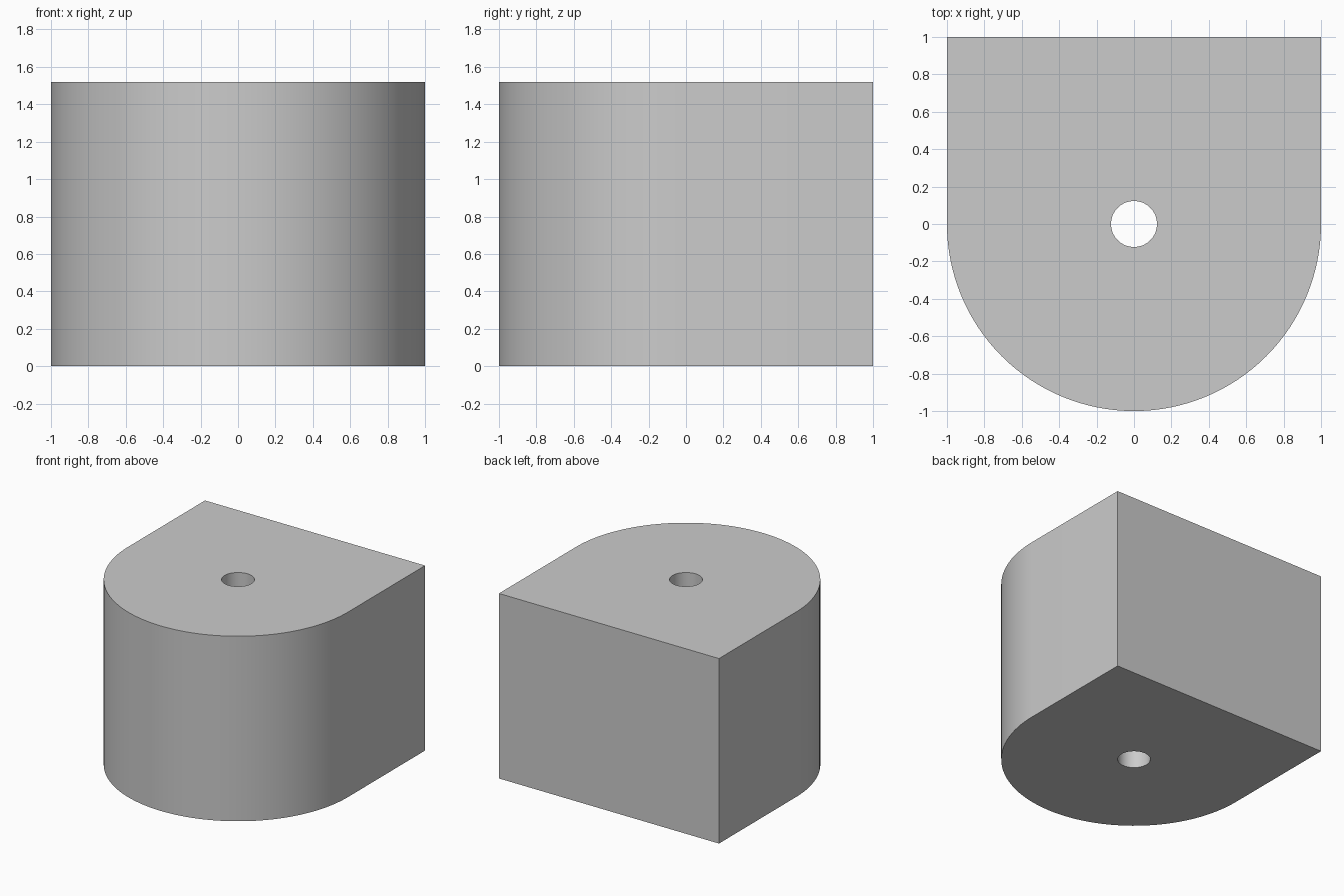
import bpy, bmesh, math

if "Cube" in bpy.data.objects:
    bpy.data.objects.remove(bpy.data.objects["Cube"])

HEIGHT = 1.52
HOLE_R = 0.123


def arc(radius, start, end, steps):
    return [(radius * math.cos(start + (end - start) * i / steps),
             radius * math.sin(start + (end - start) * i / steps))
            for i in range(steps + 1)]


def add_loop(bm, points):
    verts = [bm.verts.new((x, y, 0)) for x, y in points]
    return [bm.edges.new((a, b)) for a, b in zip(verts, verts[1:] + verts[:1])]


bm = bmesh.new()

# Outline: half-round front, square back corners
edges = add_loop(bm, arc(1, math.pi, 2 * math.pi, 64) + [(1, 1), (-1, 1)])

# Round through hole
edges += add_loop(bm, arc(HOLE_R, 0, 2 * math.pi, 64)[:-1])

# Fill between the loops and raise to full height
bmesh.ops.triangle_fill(bm, edges=edges, use_beauty=True, use_dissolve=False, normal=(0, 0, 1))
result = bmesh.ops.extrude_face_region(bm, geom=bm.faces[:], use_keep_orig=True)
top = [g for g in result["geom"] if isinstance(g, bmesh.types.BMVert)]
bmesh.ops.translate(bm, verts=top, vec=(0, 0, HEIGHT))
bmesh.ops.recalc_face_normals(bm, faces=bm.faces[:])

mesh = bpy.data.meshes.new("bored_block")
bm.to_mesh(mesh)
bm.free()
block = bpy.data.objects.new("bored_block", mesh)
bpy.context.collection.objects.link(block)

# Smooth curved walls, keep rims and corners sharp
bpy.context.view_layer.objects.active = block
block.select_set(True)
bpy.ops.object.shade_smooth_by_angle(angle=math.radians(30))
